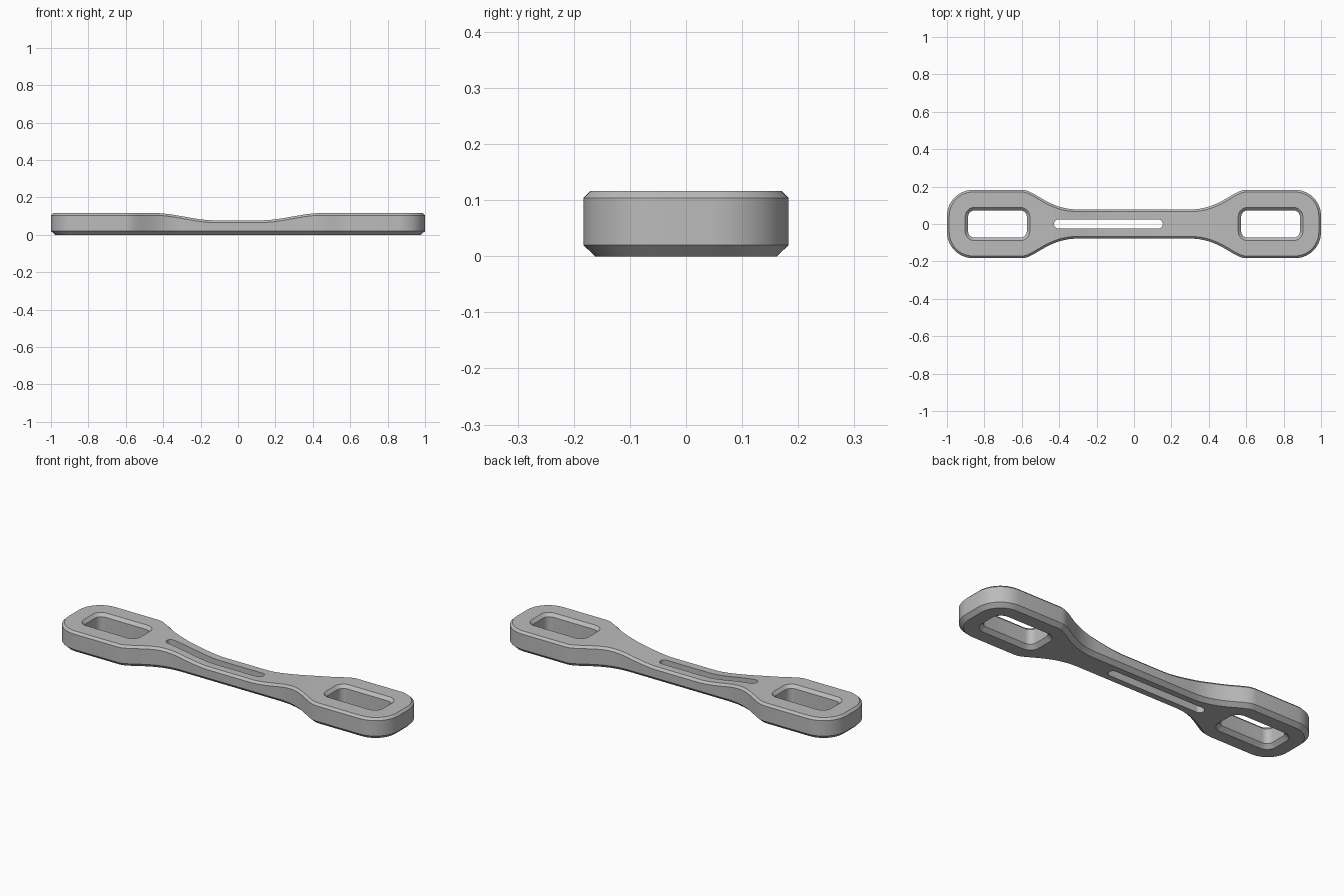
import bpy, bmesh, math
from mathutils import Vector

cube = bpy.data.objects.get("Cube")
if cube:
    bpy.data.objects.remove(cube, do_unlink=True)

grey = bpy.data.materials.new("mid_grey")
grey.use_nodes = True
colour = (0.5, 0.5, 0.5, 1)
grey.diffuse_color = colour
grey.node_tree.nodes["Principled BSDF"].inputs["Base Color"].default_value = colour


def top_height(x):
    """Full height over the ends, easing down to a thin waist."""
    t = min(max((abs(x) - 0.12) / 0.33, 0), 1)
    return 0.077 + 0.039 * t * t * (3 - 2 * t)


def arc(cx, cy, r, a0, a1, steps):
    angles = [math.radians(a0 + (a1 - a0) * i / steps) for i in range(steps + 1)]
    return [Vector((cx + r * math.cos(a), cy + r * math.sin(a))) for a in angles]


def bezier(p, steps):
    out = []
    for i in range(steps + 1):
        t = i / steps
        w = ((1 - t) ** 3, 3 * t * (1 - t) ** 2, 3 * t * t * (1 - t), t ** 3)
        out.append(sum((Vector(q) * k for q, k in zip(p, w)), Vector((0, 0))))
    return out


def close_loop(right_upper):
    """Mirror a quarter outline (from x = 0 outwards) into a clockwise loop."""
    upper = [Vector((-p.x, p.y)) for p in reversed(right_upper) if p.x > 0] + right_upper
    return upper + [Vector((p.x, -p.y)) for p in reversed(upper)]


def inset(loop, d):
    """Move a clockwise loop inwards by d with mitred corners."""
    out = []
    for i, p in enumerate(loop):
        a = (p - loop[i - 1]).normalized()
        b = (loop[(i + 1) % len(loop)] - p).normalized()
        n = Vector((a.y + b.y, -a.x - b.x)).normalized()
        out.append(p + n * d / n.dot(Vector((a.y, -a.x))))
    return out


def loft(name, layers, place=(0, 0)):
    """Join stacked loops of 3D points and cap both ends with strips across y."""
    bm = bmesh.new()
    rings = [[bm.verts.new(p) for p in layer] for layer in layers]
    n = len(rings[0])
    for lo, hi in zip(rings, rings[1:]):
        for i in range(n):
            j = (i + 1) % n
            bm.faces.new((lo[i], lo[j], hi[j], hi[i]))
    for ring in (rings[0], rings[-1]):
        for i in range(n // 2 - 1):
            bm.faces.new((ring[i], ring[i + 1], ring[n - 2 - i], ring[n - 1 - i]))
    bmesh.ops.recalc_face_normals(bm, faces=bm.faces)
    mesh = bpy.data.meshes.new(name)
    bm.to_mesh(mesh)
    bm.free()
    mesh.materials.append(grey)
    obj = bpy.data.objects.new(name, mesh)
    obj.location = (*place, 0)
    bpy.context.collection.objects.link(obj)
    return obj


def flat(loop, z):
    return [(p.x, p.y, z) for p in loop]


def rounded_box(hx, hy, r, steps=8):
    return close_loop(arc(hx - r, hy - r, r, 90, 0, steps))


# Bar body: narrow waist flaring into two rounded ends, chamfered top and bottom
waist = [Vector((0.3 * i / 18, 0.078)) for i in range(18)]
flare = bezier([(0.3, 0.078), (0.46, 0.078), (0.53, 0.183), (0.6, 0.183)], 18)
outline = close_loop(waist + flare + arc(0.86, 0.043, 0.14, 90, 0, 14))
rim = inset(outline, 0.012)
body = loft("bar_body", [
    flat(inset(outline, 0.021), 0),
    flat(outline, 0.02),
    [(p.x, p.y, top_height(q.x) - 0.012) for p, q in zip(outline, rim)],
    [(p.x, p.y, top_height(p.x)) for p in rim],
])

# Window cutters with flared mouths, and the off-centre slot cutter
window = rounded_box(0.157, 0.073, 0.035)
cutters = []
for side, x in (("left", 0.73), ("right", -0.73)):
    layers = [flat(inset(window, d), z) for d, z in
              ((-0.03, -0.01), (0, 0.02), (0, 0.1), (-0.032, 0.132))]
    cutters.append(loft(side + "_window_cutter", layers, (x, 0)))
slot = rounded_box(0.291, 0.024, 0.0235)
cutters.append(loft("slot_cutter", [flat(slot, -0.05), flat(slot, 0.2)], (-0.137, 0)))

for cutter in cutters:
    cutter.hide_render = True
    mod = body.modifiers.new(cutter.name, "BOOLEAN")
    mod.operation = "DIFFERENCE"
    mod.solver = "EXACT"
    mod.object = cutter

# Bake the cuts, then drop the cutters
bpy.context.view_layer.update()
cut = bpy.data.meshes.new_from_object(body.evaluated_get(bpy.context.evaluated_depsgraph_get()))
body.modifiers.clear()
body.data = cut
for cutter in cutters:
    bpy.data.objects.remove(cutter, do_unlink=True)

bpy.ops.object.select_all(action="DESELECT")
body.select_set(True)
bpy.context.view_layer.objects.active = body
bpy.ops.object.shade_smooth_by_angle(angle=math.radians(30))
